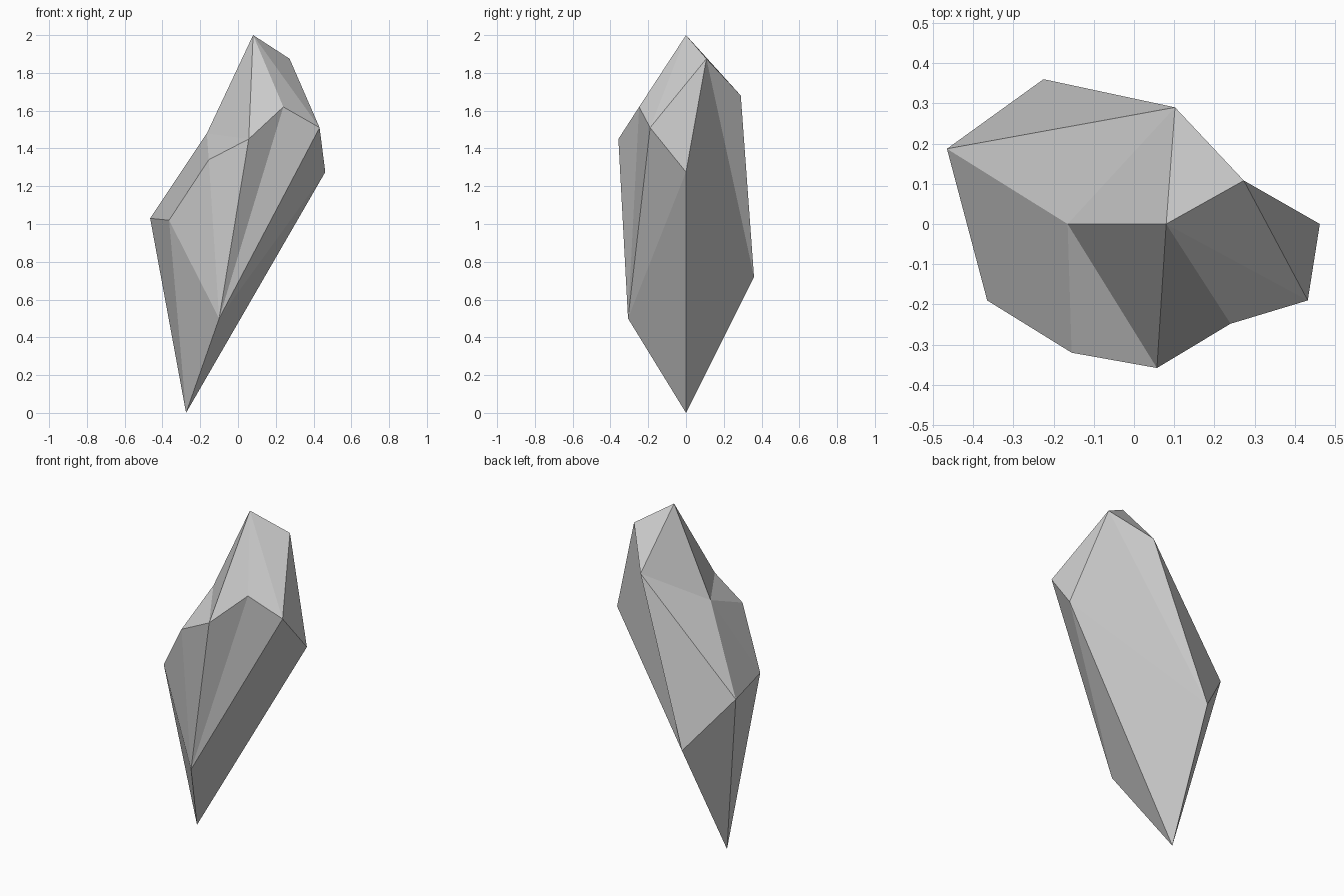
import bpy, bmesh

if "Cube" in bpy.data.objects:
    bpy.data.objects.remove(bpy.data.objects["Cube"])

# Corner points of the faceted shard
P = {
    "tip": (0.08, 0, 2.0), "notch": (-0.165, 0, 1.48),
    "base": (-0.275, 0, 0), "keel": (-0.1, -0.307, 0.5),
    # girdle, running round from the back
    "L": (-0.225, 0.36, 0.72), "M": (0.102, 0.29, 1.68),
    "A": (0.273, 0.108, 1.875), "I": (0.462, 0, 1.275),
    "B": (0.432, -0.19, 1.51), "C": (0.24, -0.248, 1.62),
    "D": (0.057, -0.358, 1.45), "E": (-0.155, -0.32, 1.34),
    "F": (-0.365, -0.19, 1.02), "G": (-0.465, 0.187, 1.03),
}

bm = bmesh.new()
V = {name: bm.verts.new(co) for name, co in P.items()}


def fan(hub, rim):
    """Triangles from one corner to each pair of neighbouring rim corners."""
    for a, b in zip(rim, rim[1:]):
        bm.faces.new((V[hub], V[a], V[b]))


# Crown facets
fan("tip", ["notch", "D", "C", "B", "A", "M", "notch"])
fan("notch", ["M", "G", "F", "E", "D"])
fan("G", ["L", "M"])
fan("A", ["B", "I", "L", "M"])
# Lower facets
fan("keel", ["base", "F", "E", "D", "C", "B", "I", "base"])
fan("base", ["F", "G", "L", "I"])

bmesh.ops.recalc_face_normals(bm, faces=bm.faces[:])
mesh = bpy.data.meshes.new("crystal_shard")
bm.to_mesh(mesh)
bm.free()
bpy.context.collection.objects.link(bpy.data.objects.new("crystal_shard", mesh))
